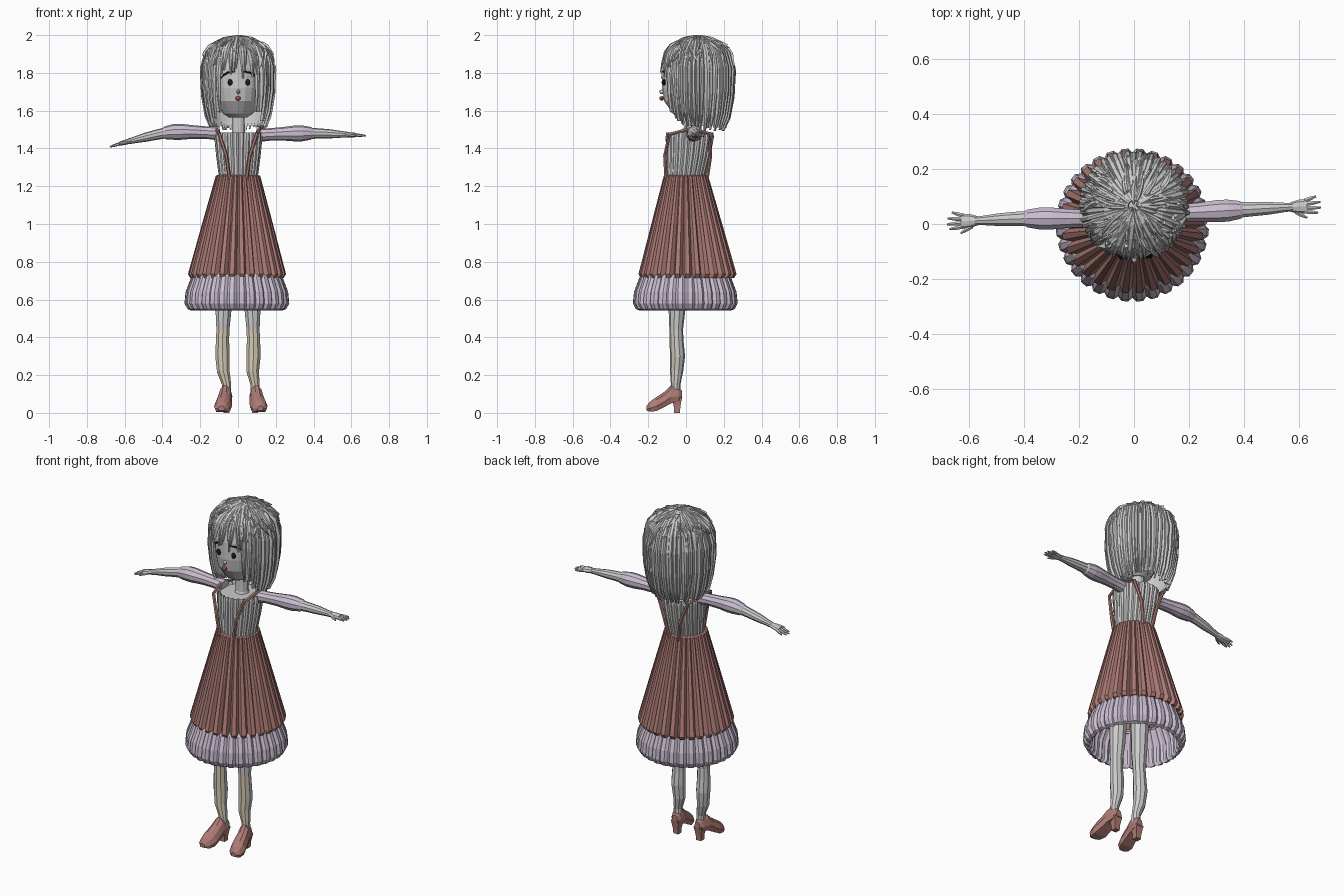
import bpy, math, random
from mathutils import Vector as V

if "Cube" in bpy.data.objects:
    bpy.data.objects.remove(bpy.data.objects["Cube"])

random.seed(4)
mats = {}


def mat(name):
    cols = {"red": (.42, .2, .18, 1), "lilac": (.6, .52, .64, 1), "tan": (.68, .6, .46, 1),
            "black": (.01, .01, .01, 1), "lip": (.4, .08, .08, 1)}
    if name not in mats:
        mats[name] = bpy.data.materials.new(name)
        mats[name].diffuse_color = cols[name]
    return mats[name]


def make(name, vs, fs, m=None):
    me = bpy.data.meshes.new(name)
    me.from_pydata([tuple(v) for v in vs], [], fs)
    me.update()
    ob = bpy.data.objects.new(name, me)
    bpy.context.collection.objects.link(ob)
    if m:
        me.materials.append(mat(m))
    return ob


def loft(name, rings, m=None, cap=(True, True)):
    n = len(rings[0])
    fs = [(i * n + j, i * n + (j + 1) % n, (i + 1) * n + (j + 1) % n, (i + 1) * n + j)
          for i in range(len(rings) - 1) for j in range(n)]
    if cap[0]:
        fs.append(tuple(range(n))[::-1])
    if cap[1]:
        fs.append(tuple(range(n * (len(rings) - 1), n * len(rings))))
    return make(name, [v for r in rings for v in r], fs, m)


def tube(name, path, radii, m=None, n=8, ref=(0, 1, 0)):
    pts, rings = [V(p) for p in path], []
    for i, p in enumerate(pts):
        t = (pts[min(i + 1, len(pts) - 1)] - pts[max(i - 1, 0)]).normalized()
        u = (V(ref) - t * V(ref).dot(t)).normalized()
        w = t.cross(u)
        r = radii[i] if isinstance(radii, (list, tuple)) else radii
        rings.append([p + r * (u * math.cos(2 * math.pi * k / n) + w * math.sin(2 * math.pi * k / n))
                      for k in range(n)])
    return loft(name, rings, m)


def pleat_ring(z, r, depth, cx, cy, pleats):
    # each pleat has two outer corners and one inner fold
    out = []
    for k in range(pleats * 3):
        a = 2 * math.pi * (k // 3 + (0, .28, .72)[k % 3]) / pleats
        q = r - (depth if k % 3 == 0 else 0)
        out.append(V((cx + q * math.sin(a), cy - q * math.cos(a), z)))
    return out


# Pleated skirt and puffed petticoat, profiles are (z, radius, fold depth, centre y)
loft("skirt", [pleat_ring(z, r, d, -.005 * (1.27 - z) / .5, y, 30) for z, r, d, y in
     [(1.22, .09, .003, 0), (1.262, .1, .005, 0), (1.255, .118, .008, 0), (1.0, .188, .018, .004),
      (.735, .26, .03, .008), (.715, .248, .025, .008), (.73, .2, .0, .005)]], "red", (False, False))
loft("petticoat", [pleat_ring(z, r, d, -.006, -.004, 32) for z, r, d in
     [(.76, .2, 0), (.725, .24, .012), (.64, .272, .014), (.58, .278, .014), (.55, .262, .012),
      (.543, .245, .008), (.56, .235, .008), (.65, .232, .01), (.74, .19, .005)]], "lilac", (False, False))

# Ribbed bodice with a ruffled neckline
loft("bodice", [pleat_ring(z, r, d, .002, y, 24) for z, r, d, y in
     [(1.2, .1, .004, 0), (1.26, .105, .005, 0), (1.36, .118, .006, .012), (1.46, .128, .008, .02),
      (1.485, .126, .012, .02), (1.468, .11, .004, .02)]])
loft("neck", [pleat_ring(z, r, .002, .002, .035, 6) for z, r in [(1.44, .05), (1.48, .035), (1.62, .034)]])

for side, s in (("left", -1), ("right", 1)):
    # Shoulder strap, over the shoulder from front to back
    tube(side + "_strap", [(s * .045, -.106, 1.24), (s * .062, -.112, 1.36), (s * .1, -.088, 1.475),
         (s * .115, .02, 1.503), (s * .1, .122, 1.48), (s * .052, .13, 1.36), (s * .03, .112, 1.24)],
         .01, "red", 6, (1, 0, 0))

    # Arm: the two arms differ a little in height and depth
    def ap(x):
        if s > 0:
            return V((x, .03 + .055 * x, 1.462 + .018 * math.sin(min(1, x / .6) * 2.6)))
        return V((-x, .02 - .012 * max(0, x - .4) / .25,
                  1.47 + .018 * math.sin(x * 5.2) - .16 * max(0, x - .36)))
    sx = [.1, .17, .24, .3, .34, .385, .4]
    tube(side + "_sleeve", [ap(x) for x in sx], [.036, .033, .036, .042, .042, .034, .025], "lilac", 10, (0, 0, 1))
    fx = [.37, .43, .49, .545, .575]
    tube(side + "_forearm", [ap(x) for x in fx], [.03, .027, .024, .018, .016], None, 10, (0, 0, 1))
    # Hand with fingers and thumb
    rings = []
    for x, w, h in [(.565, .016, .014), (.595, .025, .014), (.628, .027, .011)]:
        c = ap(x)
        rings.append([c + V((0, w * math.cos(k * math.pi / 4), h * math.sin(k * math.pi / 4))) for k in range(8)])
    loft(side + "_hand", rings)
    for f, (x0, x1, y0, y1) in enumerate([(.62, .66, .021, .034), (.62, .676, .008, .013), (.62, .678, -.006, -.008),
                                          (.62, .668, -.019, -.026), (.588, .628, -.02, -.042)]):
        a, b = ap(x0) + V((0, y0, 0)), ap(x1) + V((0, y1, -.004))
        tube(f"{side}_finger_{f}", [a, (a + b) / 2, b], [.0085, .008, .004], None, 6, (0, 0, 1))

    # Leg, with tan front on the calf
    ax = .06 if s < 0 else .09
    leg = tube(side + "_leg", [(s * ax, -.055, .08), (s * ax, -.055, .15), (s * .078, -.05, .22), (s * .082, -.045, .3),
               (s * .082, -.05, .38), (s * .08, -.052, .44), (s * .077, -.048, .54), (s * .075, -.04, .76)],
               [.026, .025, .035, .04, .037, .036, .044, .052], None, 10)
    leg.data.materials.append(None)
    leg.data.materials.append(mat("tan"))
    for p in leg.data.polygons:
        if p.normal.y < -.5 and .14 < p.center.z < .44:
            p.material_index = 1

    # Shoe: sections from heel to toe (y, bottom, top, half width), and a block heel
    rings = []
    for y, b, t, w in [(-.02, .075, .115, .018), (-.04, .062, .135, .032), (-.08, .05, .145, .037),
                       (-.115, .03, .112, .042), (-.155, .01, .085, .047), (-.19, .006, .06, .038), (-.21, .012, .036, .016)]:
        cx = s * (ax + .028 * (-.03 - y) / .18)
        rings.append([(cx + u * w, y, b + (t - b) * v) for u, v in
                      [(-.8, 0), (.8, 0), (1, .35), (.7, .8), (.25, 1), (-.25, 1), (-.7, .8), (-1, .35)]])
    loft(side + "_shoe", rings, "red")
    loft(side + "_heel", [[(s * ax + u * w, y0 + v * w, z) for u, v in [(-1, -1), (1, -1), (1, 1), (-1, 1)]]
         for z, w, y0 in [(0, .016, -.048), (.03, .017, -.047), (.08, .026, -.048)]], "red")

# Head
loft("head", [[(rx * math.sin(k * math.pi / 10), .02 - ry * math.cos(k * math.pi / 10), z) for k in range(20)]
     for z, rx, ry in [(1.565, .05, .06), (1.585, .08, .09), (1.65, .115, .135), (1.72, .128, .146),
                       (1.82, .14, .146), (1.9, .13, .13), (1.95, .08, .08)]])


def face_pt(x, z, d=.002):
    return V((x, .02 - .146 * math.sqrt(1 - (x / .13) ** 2) - d, z))


def blob(name, x, z, size, m):
    bpy.ops.mesh.primitive_uv_sphere_add(segments=10, ring_count=6, location=face_pt(x, z))
    ob = bpy.context.object
    ob.name, ob.scale = name, size
    if m:
        ob.data.materials.append(mat(m))


# Eyes, brows, nose and lips
for side, x in (("left", -.042), ("right", .052)):
    s = math.copysign(1, x)
    blob(side + "_eye", x, 1.75, (.014, .009, .017), "black")
    tube(side + "_brow", [face_pt(s * a + .005, z) for a, z in [(.1, 1.768), (.08, 1.79), (.055, 1.803), (.022, 1.807)]],
         [.002, .005, .005, .003], "black", 6, (0, 0, 1))
blob("nose", .002, 1.7, (.01, .014, .012), None)
blob("lips", 0, 1.665, (.015, .013, .012), "lip")

# Hair: a cap with a face opening, covered in ridged locks
PROF = [(2.0, 0), (1.988, .07), (1.95, .145), (1.9, .18), (1.82, .197), (1.7, .193), (1.6, .178), (1.53, .16), (1.485, .13)]


def hair_pt(a, s, off=0):
    # a = angle from the front, s = position along the profile 0..8
    i = min(7, int(s))
    z, r = [PROF[i][k] + (PROF[i + 1][k] - PROF[i][k]) * (s - i) for k in (0, 1)]
    r += off * min(1, s / 2)
    return V((r * math.sin(a), .065 - r * math.cos(a), z + (off * .3 if s < 3 else 0)))


def last(a):
    # how far down the profile a lock reaches
    t = abs((a + math.pi) % (2 * math.pi) - math.pi)
    if t < .57:
        return 4.15
    return min(7.6, 6.0 + (t - .57) * 2)


N = 40
vs = [hair_pt(2 * math.pi * k / N, i, -.014) - V((0, 0, .008)) for i in range(9) for k in range(N)]
fs = [(i * N + k, i * N + (k + 1) % N, (i + 1) * N + (k + 1) % N, (i + 1) * N + k)
      for i in range(8) for k in range(N) if i + 1 <= last(2 * math.pi * (k + .5) / N)]
make("hair_cap", vs, fs)


def lock(vs, fs, a, s0, s1, width, twist, lift):
    b, n = len(vs), 7
    for i in range(n):
        t = i / (n - 1)
        s = s0 + (s1 - s0) * t
        r = max(.03, hair_pt(0, s).xy.length and (hair_pt(0, s) - V((0, .065, 0))).xy.length)
        h = width * (1 - .75 * max(0, t - .65) / .35) / r
        h = min(h, .35)
        c = a + twist * t
        vs += [hair_pt(c - h, s, -.008), hair_pt(c - h * .3, s, lift), hair_pt(c + h * .4, s, lift * .8), hair_pt(c + h, s, -.008)]
        if i:
            p, q = b + 4 * i - 4, b + 4 * i
            fs += [(p + j, p + j + 1, q + j + 1, q + j) for j in range(3)] + [(p + 3, p, q, q + 3)]
    fs += [(b, b + 3, b + 2, b + 1), (b + 24, b + 25, b + 26, b + 27)]


vs, fs = [], []
for k in range(52):
    a = 2 * math.pi * k / 52 + random.uniform(-.03, .03)
    lock(vs, fs, a, .3, min(8, last(a) + random.uniform(-.25, .3)), random.uniform(.013, .019),
         random.uniform(-.05, .05), random.uniform(.001, .009))
make("hair_locks", vs, fs)
vs, fs = [], []
for k in range(80):
    s0 = random.uniform(.1, 2.6)
    lock(vs, fs, random.uniform(0, 2 * math.pi), s0, s0 + random.uniform(.8, 1.5), random.uniform(.007, .013),
         random.uniform(-.3, .3), random.uniform(.004, .012))
make("hair_crown", vs, fs)

for m in bpy.data.materials:
    if m.users and not m.is_grease_pencil:
        m.use_nodes = True
        m.node_tree.nodes["Principled BSDF"].inputs["Base Color"].default_value = m.diffuse_color
